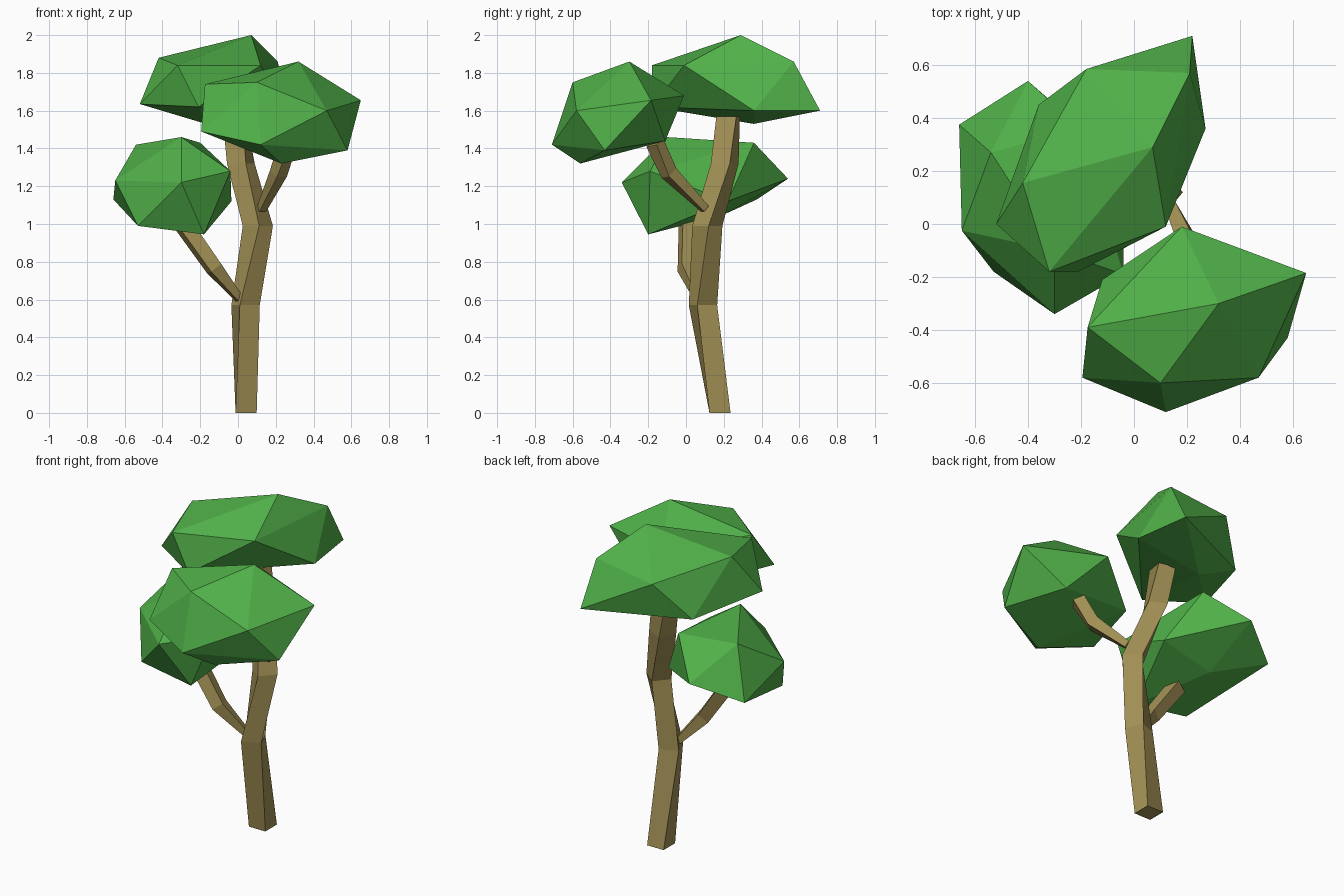
import bpy, bmesh
from math import radians, cos, sin
from mathutils import Vector, Quaternion

if "Cube" in bpy.data.objects:
    bpy.data.objects.remove(bpy.data.objects["Cube"])


def material(name, color):
    m = bpy.data.materials.new(name)
    m.diffuse_color = (*color, 1)
    m.use_nodes = True
    m.node_tree.nodes["Principled BSDF"].inputs["Base Color"].default_value = m.diffuse_color
    return m


BARK = material("bark", (0.36, 0.28, 0.09))
LEAF = material("leaf", (0.08, 0.43, 0.065))


def finish(name, bm, mat):
    bmesh.ops.recalc_face_normals(bm, faces=bm.faces)
    me = bpy.data.meshes.new(name)
    bm.to_mesh(me)
    bm.free()
    me.materials.append(mat)
    ob = bpy.data.objects.new(name, me)
    bpy.context.collection.objects.link(ob)
    return ob


# Four-sided limb through stations (centre, corner radius, twist in degrees)
def limb(name, stations, tilt):
    bm = bmesh.new()
    pts = [Vector(s[0]) for s in stations]
    rings = []
    for i, (p, r, twist) in enumerate(stations):
        along = pts[min(i + 1, len(pts) - 1)] - pts[max(i - 1, 0)]
        q = along.to_track_quat('Z', 'Y') if tilt else Quaternion()
        ring = []
        for k in range(4):
            a = radians(45 + 90 * k + twist)
            ring.append(bm.verts.new(pts[i] + q @ Vector((r * cos(a), r * sin(a), 0))))
        rings.append(ring)
    for a, b in zip(rings, rings[1:]):
        for k in range(4):
            n = (k + 1) % 4
            bm.faces.new((a[k], a[n], b[n], b[k]))
    bm.faces.new(rings[0][::-1])
    bm.faces.new(rings[-1])
    return finish(name, bm, BARK)


# Faceted leaf clump: triangulated hull round twelve corner points
def clump(name, points):
    bm = bmesh.new()
    for p in points:
        bm.verts.new(p)
    res = bmesh.ops.convex_hull(bm, input=bm.verts)
    loose = [v for v in bm.verts if not v.link_faces]
    bmesh.ops.delete(bm, geom=loose, context='VERTS')
    return finish(name, bm, LEAF)


# Trunk and two branches that widen towards their tips
limb("trunk", [((.043, .18, 0), .079, 0), ((.04, .09, .57), .081, 23),
               ((.105, .113, .99), .08, 50), ((.015, .205, 1.32), .078, 65),
               ((-.02, .223, 1.57), .076, 80)], False)
limb("left_branch", [((.01, .07, .60), .025, 0), ((-.127, .0, .765), .05, 10),
                     ((-.30, .01, 1.01), .055, 20)], True)
limb("right_branch", [((.125, .10, 1.08), .028, 0), ((.215, -.09, 1.27), .048, 10),
                      ((.265, -.165, 1.43), .05, 20)], True)

# Leaf clumps
clump("top_leaves", [
    (.07, .29, 2.0), (.21, .57, 1.86), (.22, .71, 1.60), (-.18, .585, 1.81),
    (.27, .36, 1.60), (-.42, .155, 1.88), (.12, -.01, 1.84), (-.32, -.18, 1.84),
    (-.52, .0, 1.635), (-.36, .45, 1.59), (-.21, -.18, 1.62), (-.17, .36, 1.53)])
clump("right_leaves", [
    (.32, -.30, 1.86), (.10, -.60, 1.75), (.65, -.185, 1.655), (.18, -.01, 1.68),
    (-.175, -.39, 1.74), (-.195, -.58, 1.49), (.12, -.71, 1.42), (.47, -.58, 1.60),
    (.58, -.43, 1.39), (.23, -.56, 1.32), (.40, -.11, 1.44), (-.12, -.21, 1.53)])
clump("left_leaves", [
    (-.30, -.34, 1.22), (-.04, -.19, 1.28), (-.18, -.20, .945), (-.53, -.18, .99),
    (-.65, -.025, 1.23), (-.54, .27, 1.42), (-.66, .375, 1.13), (-.40, .54, 1.24),
    (-.30, -.10, 1.46), (-.20, .36, 1.43), (-.035, .22, 1.12), (-.38, .20, 1.05)])
